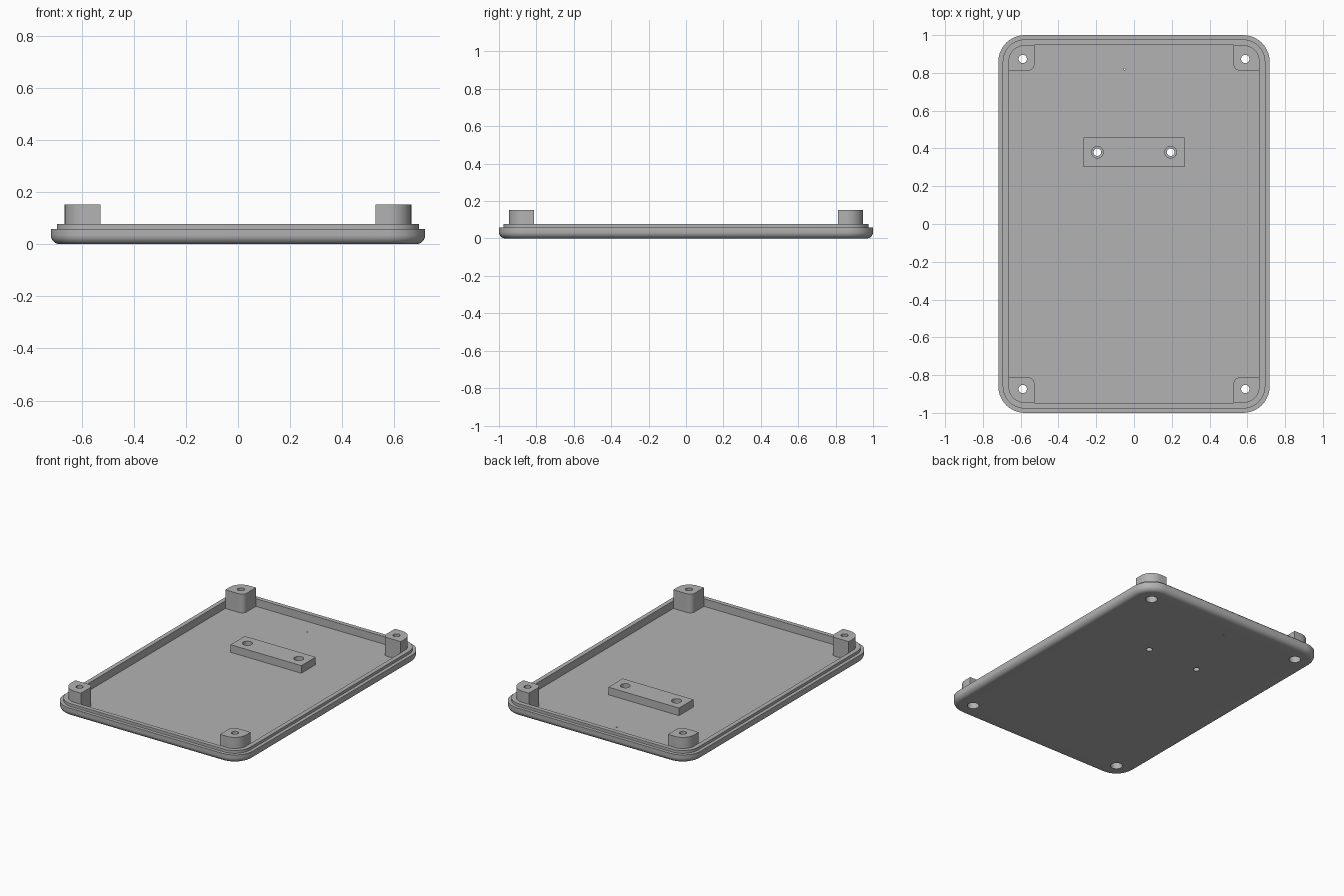
import bpy, bmesh
from math import sin, cos, pi, radians

if "Cube" in bpy.data.objects:
    bpy.data.objects.remove(bpy.data.objects["Cube"])

grey = bpy.data.materials.new("plain grey")
grey.use_nodes = True
GREY = (0.45, 0.45, 0.45, 1)
grey.diffuse_color = GREY
grey.node_tree.nodes["Principled BSDF"].inputs["Base Color"].default_value = GREY

HALF_X, HALF_Y, CORNER = 0.718, 1.0, 0.14
FLOOR, RIM, LIP, POST_TOP = 0.025, 0.058, 0.077, 0.153
WALL = 0.053


def outline(x0, x1, y0, y1, radii, steps=10):
    """Rounded rectangle, counter-clockwise from the +x +y corner; radius 0 gives a sharp corner."""
    points = []
    corners = [(x1, y1, -1, -1), (x0, y1, 1, -1), (x0, y0, 1, 1), (x1, y0, -1, 1)]
    for i, ((x, y, sx, sy), r) in enumerate(zip(corners, radii)):
        if r == 0:
            points.append((x, y))
            continue
        for k in range(steps + 1):
            a = pi / 2 * (i + k / steps)
            points.append((x + sx * r + r * cos(a), y + sy * r + r * sin(a)))
    return points


def inset_outline(d):
    x, y = HALF_X - d, HALF_Y - d
    return outline(-x, x, -y, y, [CORNER - d] * 4)


def circle(x, y, r, n=32):
    return [(x + r * cos(2 * pi * k / n), y + r * sin(2 * pi * k / n)) for k in range(n)]


def loft(name, layers):
    """Closed solid through a stack of (z, outline) layers."""
    bm = bmesh.new()
    rings = [[bm.verts.new((x, y, z)) for x, y in pts] for z, pts in layers]
    bm.faces.new(rings[0][::-1])
    bm.faces.new(rings[-1])
    for low, high in zip(rings, rings[1:]):
        n = len(low)
        for i in range(n):
            j = (i + 1) % n
            bm.faces.new((low[i], low[j], high[j], high[i]))
    bmesh.ops.recalc_face_normals(bm, faces=bm.faces)
    mesh = bpy.data.meshes.new(name)
    bm.to_mesh(mesh)
    bm.free()
    mesh.materials.append(grey)
    obj = bpy.data.objects.new(name, mesh)
    bpy.context.collection.objects.link(obj)
    return obj


def stepped_hole(name, x, y, r_low, z_step, r_high):
    cutter = loft(name, [(-0.1, circle(x, y, r_low)), (z_step, circle(x, y, r_low)),
                         (z_step, circle(x, y, r_high)), (0.3, circle(x, y, r_high))])
    cutter.hide_render = True
    return cutter


def drill(obj, cutters):
    for cutter in cutters:
        mod = obj.modifiers.new("hole", 'BOOLEAN')
        mod.operation, mod.solver, mod.object = 'DIFFERENCE', 'EXACT', cutter
    bpy.context.view_layer.update()
    graph = bpy.context.evaluated_depsgraph_get()
    mesh = bpy.data.meshes.new_from_object(obj.evaluated_get(graph))
    obj.modifiers.clear()
    obj.data = mesh


# Tray: rounded bottom edge, stepped lip, hollow inside
FILLET = 0.035
layers = []
for k in range(9):
    a = pi / 2 * k / 8
    layers.append((FILLET * (1 - cos(a)), inset_outline(FILLET * (1 - sin(a)))))
layers += [(RIM, inset_outline(0)), (RIM, inset_outline(0.023)), (LIP, inset_outline(0.023)),
           (LIP, inset_outline(WALL)), (FLOOR, inset_outline(WALL))]
tray = loft("tray", layers)
parts, all_holes = [tray], []

# Corner screw posts with a wide bore underneath
inner_x, inner_y, inner_r = HALF_X - WALL, HALF_Y - WALL, CORNER - WALL
for sx, side in ((1, "left"), (-1, "right")):
    for sy, end in ((-1, "front"), (1, "back")):
        xs = sorted((sx * 0.527, sx * inner_x))
        ys = sorted((sy * 0.812, sy * inner_y))
        radii = []
        for cx, cy in ((1, 1), (-1, 1), (-1, -1), (1, -1)):
            if (cx, cy) == (sx, sy):
                radii.append(inner_r)
            else:
                radii.append(0.035 if (cx, cy) == (-sx, -sy) else 0)
        shape = outline(*xs, *ys, radii)
        post = loft(f"{end}_{side}_post", [(FLOOR, shape), (POST_TOP, shape)])
        hole = stepped_hole("post_hole", sx * 0.589, sy * 0.874, 0.037, 0.1, 0.022)
        drill(post, [hole])
        parts.append(post)
        all_holes.append(hole)

# Mounting bar with two counterbored holes
bar_shape = outline(-0.268, 0.268, 0.303, 0.458, [0] * 4)
bar = loft("mounting_bar", [(FLOOR, bar_shape), (LIP, bar_shape)])
bar_holes = [stepped_hole("bar_hole", s * 0.194, 0.38, 0.02, 0.04, 0.031) for s in (1, -1)]
drill(bar, bar_holes)
parts.append(bar)

# Pinhole in the floor
pinhole = stepped_hole("pinhole", -0.05, 0.82, 0.004, 0.1, 0.005)
all_holes += bar_holes + [pinhole]
drill(tray, all_holes)
for hole in all_holes:
    bpy.data.objects.remove(hole)

# Smooth the curved surfaces, keep the edges crisp
bpy.ops.object.select_all(action='DESELECT')
for part in parts:
    part.select_set(True)
bpy.context.view_layer.objects.active = tray
bpy.ops.object.shade_smooth_by_angle(angle=radians(30))
